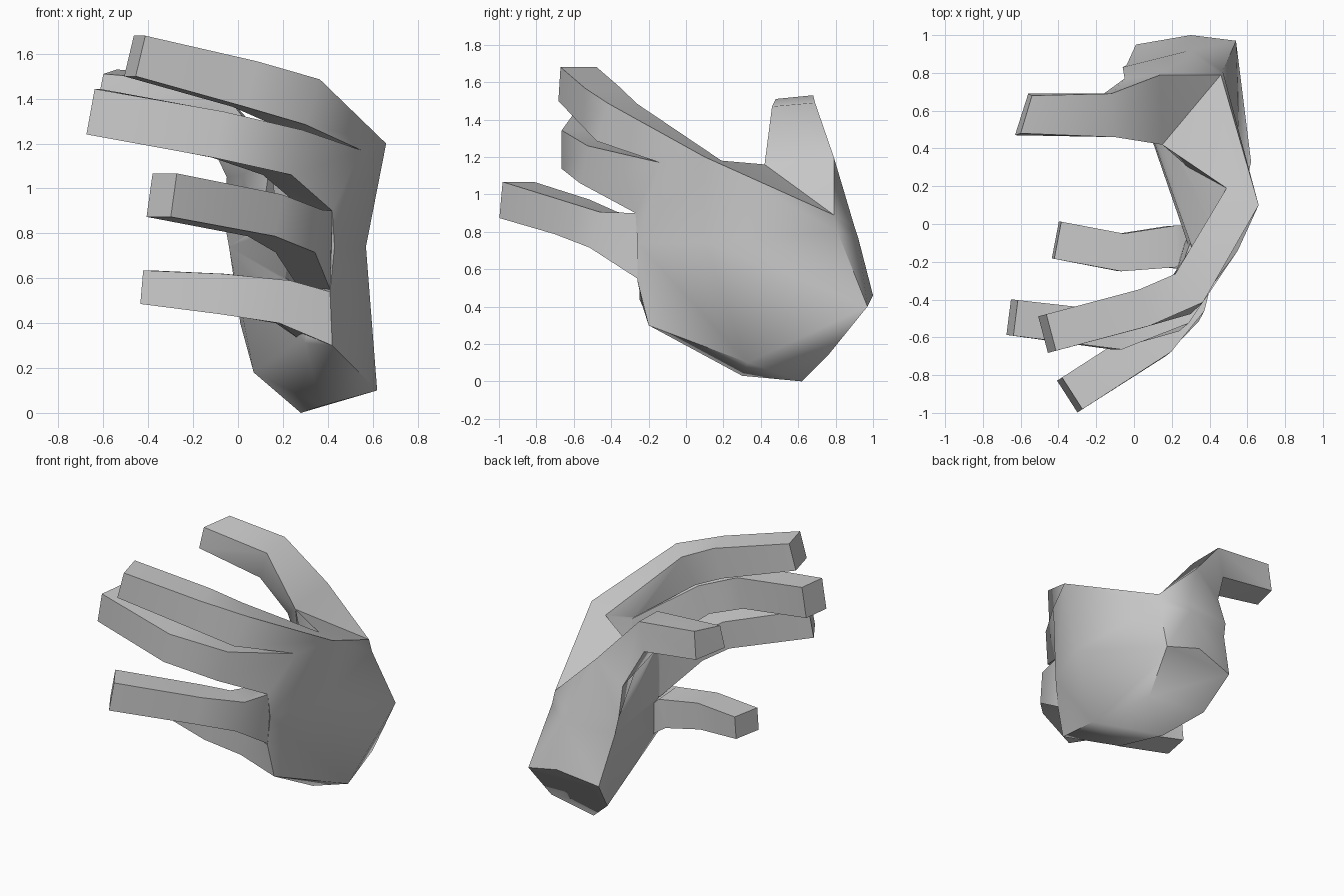
import bpy, bmesh, math
from mathutils import Vector

if "Cube" in bpy.data.objects:
    bpy.data.objects.remove(bpy.data.objects["Cube"])


def add_mesh(name, bm):
    bmesh.ops.recalc_face_normals(bm, faces=bm.faces)
    me = bpy.data.meshes.new(name)
    bm.to_mesh(me)
    bm.free()
    ob = bpy.data.objects.new(name, me)
    bpy.context.collection.objects.link(ob)
    return ob


def hull(name, pts):
    bm = bmesh.new()
    for p in pts:
        bm.verts.new(p)
    r = bmesh.ops.convex_hull(bm, input=bm.verts)
    junk = {e for e in r["geom_interior"] + r["geom_unused"] if isinstance(e, bmesh.types.BMVert)}
    bmesh.ops.delete(bm, geom=list(junk), context='VERTS')
    return add_mesh(name, bm)


def finger(name, root, path, widths, heights):
    """Four-sided tube from the knuckle corners along the joints, with a buried root."""
    bm = bmesh.new()
    centre = sum((Vector(p) for p in root), Vector()) / 4
    inside = Vector((.44, .25, centre.z - .08))
    rings = [[bm.verts.new(Vector(p).lerp(inside, .25)) for p in root],
             [bm.verts.new(p) for p in root]]
    pts = [centre] + [Vector(p) for p in path]
    for i, p in enumerate(pts[1:], 1):
        d = (pts[min(i + 1, len(pts) - 1)] - pts[i - 1]).normalized()
        s = d.cross(Vector((0, 0, 1))).normalized()
        u = s.cross(d)
        w, h = widths[i - 1], heights[i - 1]
        rings.append([bm.verts.new(p + s * a * w + u * b * h)
                      for a, b in ((-1, -1), (1, -1), (1, 1), (-1, 1))])
    for r, q in zip(rings, rings[1:]):
        for k in range(4):
            bm.faces.new((r[k], r[(k + 1) % 4], q[(k + 1) % 4], q[k]))
    bm.faces.new(rings[0])
    bm.faces.new(rings[-1])
    return add_mesh(name, bm)


# Key cross-sections
wrist = [(.28, .62, 0), (.07, .77, .18), (.01, .95, .4), (.3, 1, .46), (.54, .97, .4), (.51, .76, .14)]
heel = [(.37, .3, .03), (.62, .33, .1), (.42, -.2, .3), (.3, -.14, .31), (.41, -.26, .54), (.28, -.09, .54)]
middle = [(.57, .1, .74), (.43, -.26, .74), (.29, -.12, .74), (.17, .5, .74),
          (-.04, .84, .74), (.3, .92, .77), (.47, .81, .8)]
knuckles = [(.66, .1, 1.2), (.49, .19, 1.18), (.55, -.14, 1.17), (.43, -.03, 1.1),
            (.42, -.27, .9), (.31, -.13, .9), (.46, .79, .89)]
thumb_rings = [
    [(.46, .79, .89), (.3, .9, .83), (-.06, .83, .85), (.1, .54, .82)],
    [(.15, .42, 1.16), (.14, .79, 1.2), (-.05, .77, 1.05), (.02, .52, 1.06)],
    [(-.1, .46, 1.47), (-.12, .69, 1.49), (-.16, .69, 1.29), (-.16, .47, 1.28)],
    [(-.6, .48, 1.51), (-.54, .68, 1.53), (-.56, .69, 1.34), (-.63, .47, 1.36)],
]

# Palm, thumb web and thumb
hand = hull("hand", wrist + heel + middle)
parts = [hull("palm_top", middle + knuckles),
         hull("thumb_web", [(.46, .79, .89), (.15, .42, 1.16), (.49, .19, 1.18), (.17, .5, .8), (.4, .2, .85)]),
         hull("thumb_base", middle[3:] + thumb_rings[0])]
for a, b in zip(thumb_rings, thumb_rings[1:]):
    parts.append(hull("thumb", a + b))

# Four fingers; root corners run outer low, inner low, inner top, outer top
parts += [
    finger("index_finger", [(.55, -.14, 1.17), (.42, -.03, 1.1), (.49, .19, 1.18), (.66, .1, 1.2)],
           [(.26, -.37, 1.385), (.03, -.45, 1.465), (-.46, -.58, 1.59)],
           (.105, .1, .1), (.11, .105, .093)),
    finger("middle_finger", [(.42, -.27, .9), (.3, -.13, .9), (.42, -.02, 1.1), (.55, -.14, 1.17)],
           [(.2, -.47, 1.16), (-.09, -.565, 1.24), (-.645, -.495, 1.342)],
           (.1, .1, .095), (.105, .105, .103)),
    finger("ring_finger", [(.41, -.26, .55), (.27, -.1, .56), (.29, -.12, .88), (.42, -.27, .9)],
           [(.27, -.44, .81), (.12, -.61, .88), (-.34, -.905, .97)],
           (.1, .1, .1), (.1, .095, .098)),
    finger("little_finger", [(.42, -.2, .3), (.3, -.01, .31), (.28, -.01, .53), (.41, -.26, .54)],
           [(.2, -.12, .495), (-.07, -.15, .53), (-.41, -.085, .56)],
           (.11, .1, .1), (.098, .09, .075)),
]

# Fuse everything into one skin
for p in parts:
    m = hand.modifiers.new("fuse", 'BOOLEAN')
    m.operation = 'UNION'
    m.solver = 'EXACT'
    m.object = p
dg = bpy.context.evaluated_depsgraph_get()
skin = bpy.data.meshes.new_from_object(hand.evaluated_get(dg))
hand.modifiers.clear()
hand.data = skin
for p in parts:
    bpy.data.objects.remove(p)

bpy.context.view_layer.objects.active = hand
hand.select_set(True)
bpy.ops.object.shade_smooth_by_angle(angle=math.radians(46))
